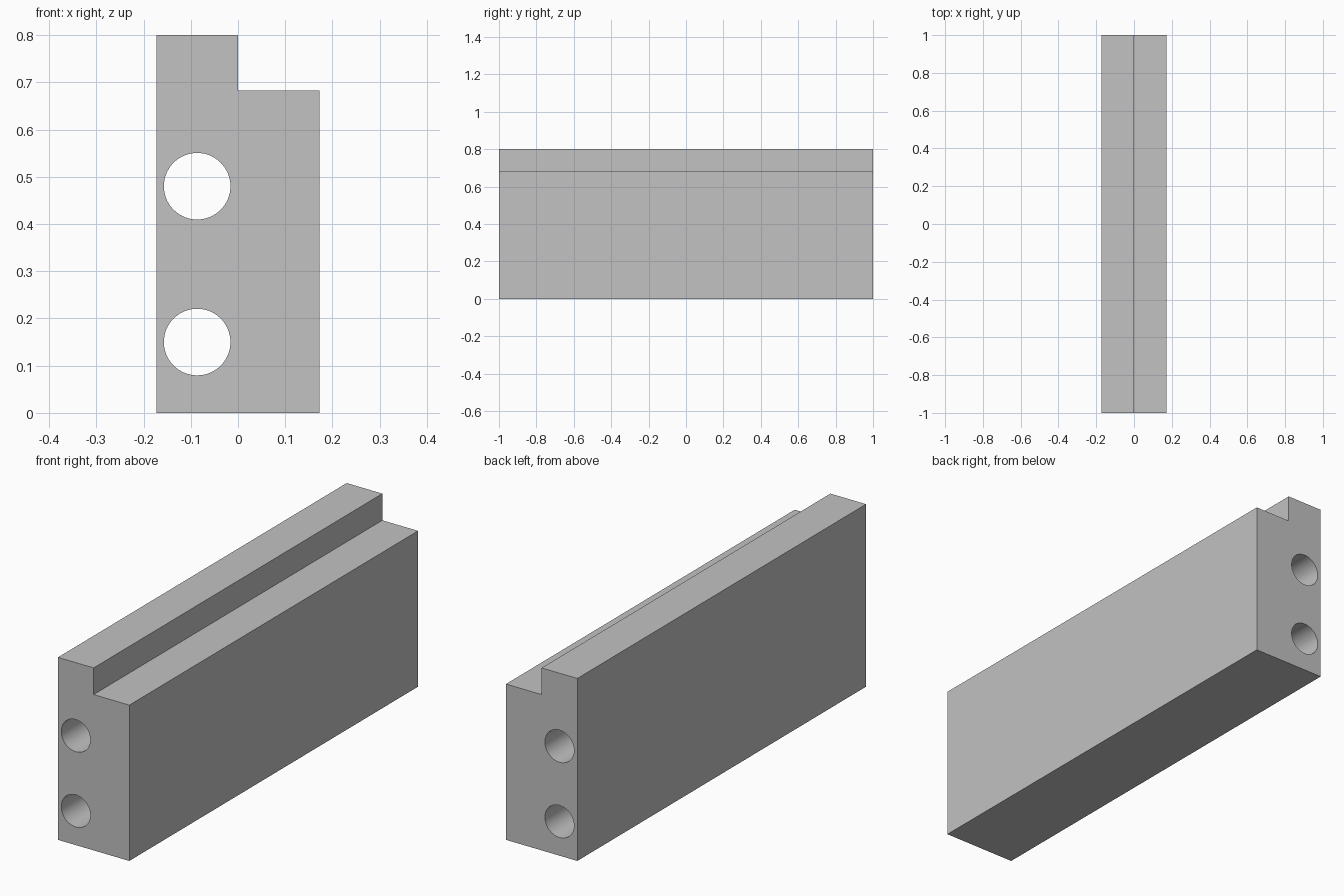
import bpy
import bmesh
import math

cube = bpy.data.objects.get("Cube")
if cube:
    bpy.data.objects.remove(cube, do_unlink=True)

grey = bpy.data.materials.new("plain grey")
grey.use_nodes = True
colour = (0.54, 0.54, 0.54, 1)
grey.diffuse_color = colour
grey.node_tree.nodes["Principled BSDF"].inputs["Base Color"].default_value = colour


def extrude_profile(name, points, y0, y1):
    """Solid made by sweeping an x-z outline from y0 to y1."""
    bm = bmesh.new()
    face = bm.faces.new([bm.verts.new((x, y0, z)) for x, z in points])
    grown = bmesh.ops.extrude_face_region(bm, geom=[face])["geom"]
    verts = [v for v in grown if isinstance(v, bmesh.types.BMVert)]
    bmesh.ops.translate(bm, verts=verts, vec=(0, y1 - y0, 0))
    bmesh.ops.recalc_face_normals(bm, faces=bm.faces)
    mesh = bpy.data.meshes.new(name)
    bm.to_mesh(mesh)
    bm.free()
    mesh.materials.append(grey)
    obj = bpy.data.objects.new(name, mesh)
    bpy.context.collection.objects.link(obj)
    return obj


# Long bar with a stepped top
half = 0.173
block = extrude_profile("stepped_block", [
    (-half, 0), (half, 0), (half, 0.683), (0, 0.683), (0, 0.8), (-half, 0.8)], -1, 1)

# Two round bores running the full length
cutters = []
for label, height in (("lower", 0.15), ("upper", 0.48)):
    ring = [(-half / 2 + 0.0705 * math.cos(math.tau * i / 64),
             height + 0.0705 * math.sin(math.tau * i / 64)) for i in range(64)]
    cutter = extrude_profile(label + "_bore_cutter", ring, -1.1, 1.1)
    cutter.hide_render = True
    cutters.append(cutter)
    bore = block.modifiers.new(label + "_bore", "BOOLEAN")
    bore.operation = "DIFFERENCE"
    bore.solver = "EXACT"
    bore.object = cutter

# Apply the bores, drop the cutters and smooth the round walls
bpy.ops.object.select_all(action="DESELECT")
block.select_set(True)
bpy.context.view_layer.objects.active = block
for modifier in list(block.modifiers):
    bpy.ops.object.modifier_apply(modifier=modifier.name)
for cutter in cutters:
    bpy.data.objects.remove(cutter, do_unlink=True)
bpy.ops.object.shade_smooth_by_angle(angle=math.radians(30))
